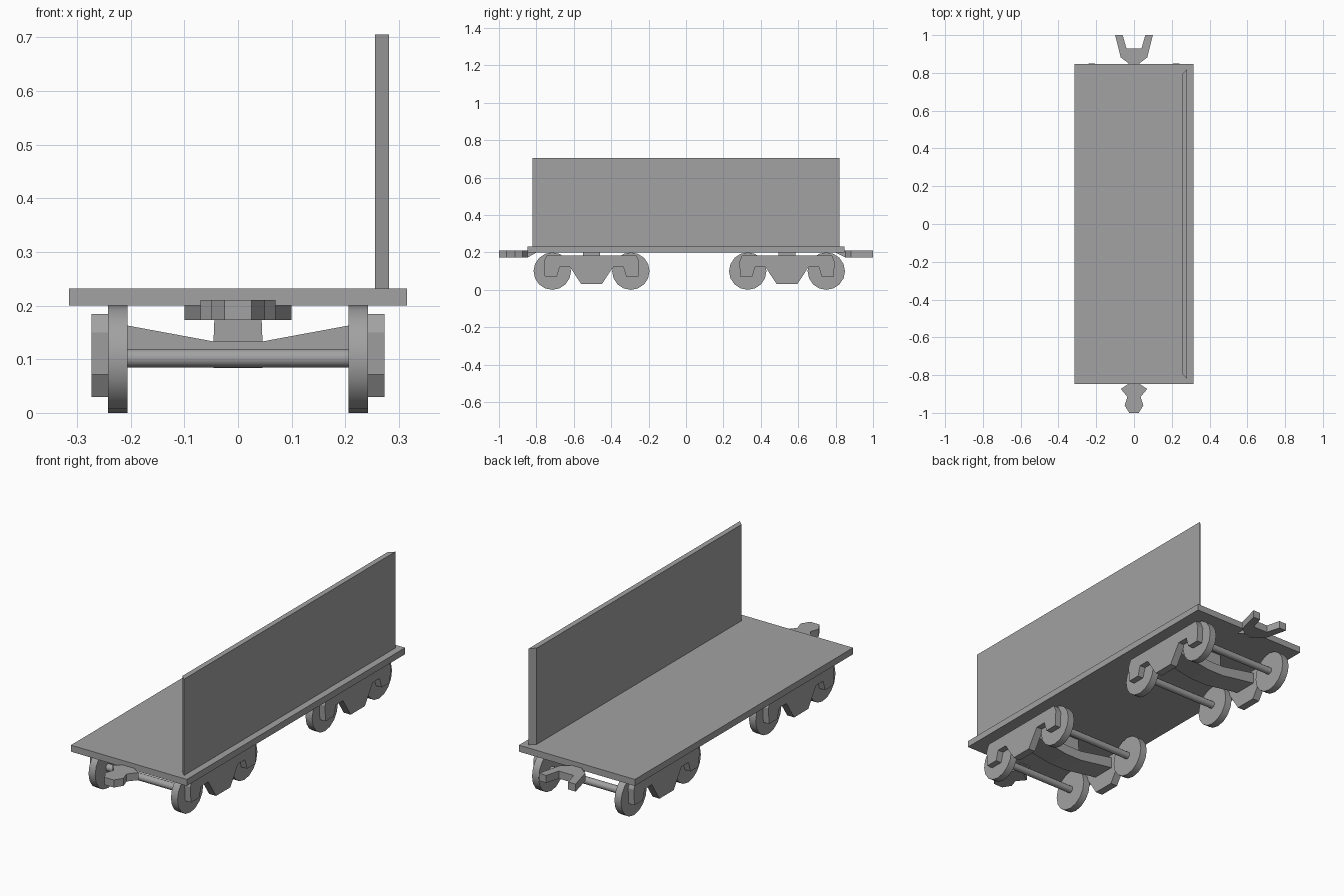
import bpy, bmesh, math
from mathutils import Vector

cube = bpy.data.objects.get("Cube")
if cube:
    bpy.data.objects.remove(cube, do_unlink=True)

grey = bpy.data.materials.new("plain grey")
grey.use_nodes = True
colour = (0.36, 0.36, 0.36, 1)
grey.diffuse_color = colour
grey.node_tree.nodes["Principled BSDF"].inputs["Base Color"].default_value = colour


def finish(name, bm):
    bmesh.ops.recalc_face_normals(bm, faces=bm.faces)
    mesh = bpy.data.meshes.new(name)
    bm.to_mesh(mesh)
    bm.free()
    mesh.materials.append(grey)
    obj = bpy.data.objects.new(name, mesh)
    bpy.context.collection.objects.link(obj)
    return obj


def prism(name, outline, axis, low, high):
    """Extrude a 2D outline along one axis; the other two axes stay in x, y, z order."""
    bm = bmesh.new()

    def place(p, depth):
        co = list(p)
        co.insert(axis, depth)
        return bm.verts.new(co)

    face = bm.faces.new([place(p, low) for p in outline])
    made = bmesh.ops.extrude_face_region(bm, geom=[face])["geom"]
    shift = Vector((0, 0, 0))
    shift[axis] = high - low
    bmesh.ops.translate(bm, vec=shift, verts=[g for g in made if isinstance(g, bmesh.types.BMVert)])
    return finish(name, bm)


def mirrored(half):
    """Close a half outline by reflecting its first coordinate."""
    return half + [(-u, v) for u, v in reversed(half)]


def cylinder(name, radius, sides, x0, x1, y, z):
    bpy.ops.mesh.primitive_cylinder_add(vertices=sides, radius=radius, depth=x1 - x0,
                                        location=((x0 + x1) / 2, y, z),
                                        rotation=(0, math.pi / 2, 0))
    obj = bpy.context.object
    obj.name = name
    obj.data.materials.append(grey)
    bpy.ops.object.shade_smooth_by_angle(angle=math.radians(40))
    return obj


# Deck and the single side wall with mitred ends
prism("deck", mirrored([(0.315, -0.847), (0.315, 0.847)]), 2, 0.2, 0.232)
prism("side_wall", [(0.255, -0.795), (0.281, -0.82), (0.281, 0.82), (0.255, 0.795)], 2, 0.232, 0.705)

# Couplers: knuckle at the front, open fork at the rear
knuckle = [(0.03, -0.8), (0.03, -0.847), (0.07, -0.873), (0.035, -0.915), (0.05, -0.96), (0.025, -1)]
fork = [(0.03, 0.8), (0.03, 0.852), (0.07, 0.882), (0.1, 1), (0.06, 1), (0.04, 0.93)]
for name, half in (("front_coupler", knuckle), ("rear_coupler", fork)):
    obj = prism(name, mirrored(half), 2, 0.173, 0.21)
    for v in obj.data.vertices:
        if abs(v.co.y) < 0.82 and v.co.z < 0.18:
            v.co.z = 0.199

# Two bogies
frame_half = [(0.055, 0.03), (0.115, 0.122), (0.17, 0.122), (0.185, 0.072),
              (0.25, 0.072), (0.255, 0.15), (0.24, 0.184)]
beam_half = [(0.045, 0.084), (0.245, 0.115), (0.245, 0.17), (0.045, 0.133)]
pad_half = [(0.046, 0.125), (0.043, 0.2)]
for end, centre in (("front", -0.505), ("rear", 0.54)):
    prism(end + "_bogie_beam", mirrored(beam_half), 1, centre - 0.06, centre + 0.06)
    prism(end + "_bogie_pivot", mirrored(pad_half), 1, centre - 0.045, centre + 0.045)
    outline = [(centre + y, z) for y, z in mirrored(frame_half)]
    for side, sign in (("left", 1), ("right", -1)):
        prism(f"{end}_{side}_bogie_frame", outline, 0, sign * 0.235, sign * 0.273)
    for n, offset in enumerate((-0.21, 0.21), 1):
        y = centre + offset
        cylinder(f"{end}_axle_{n}", 0.0175, 12, -0.21, 0.21, y, 0.102)
        cylinder(f"{end}_right_wheel_{n}", 0.1, 16, -0.242, -0.206, y, 0.1)
        cylinder(f"{end}_left_wheel_{n}", 0.1, 16, 0.206, 0.242, y, 0.1)
